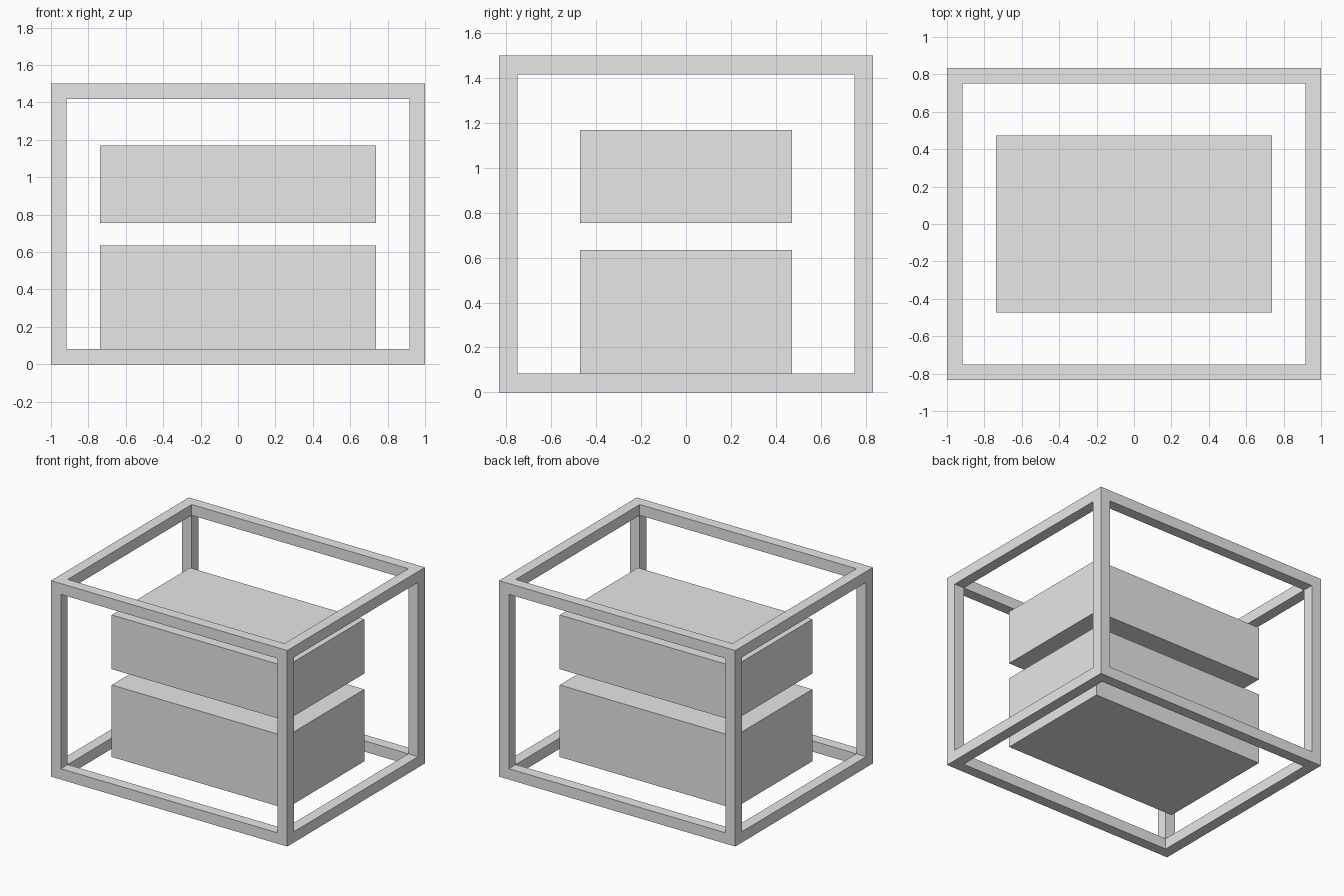
import bpy
import bmesh
from itertools import product
from mathutils import Vector

if "Cube" in bpy.data.objects:
    bpy.data.objects.remove(bpy.data.objects["Cube"], do_unlink=True)

# One plain grey for everything
GREY = (0.8, 0.8, 0.8, 1.0)
grey = bpy.data.materials.new("plain_grey")
grey.use_nodes = True
grey.diffuse_color = GREY
grey.node_tree.nodes["Principled BSDF"].inputs["Base Color"].default_value = GREY

HALF_X, HALF_Y, HEIGHT, BAR = 1.0, 0.833, 1.5, 0.083


def finish(name, bm):
    bmesh.ops.remove_doubles(bm, verts=bm.verts, dist=0.0001)
    bmesh.ops.recalc_face_normals(bm, faces=bm.faces)
    mesh = bpy.data.meshes.new(name)
    bm.to_mesh(mesh)
    bm.free()
    mesh.materials.append(grey)
    obj = bpy.data.objects.new(name, mesh)
    bpy.context.collection.objects.link(obj)
    return obj


def block(name, half_x, half_y, bottom, top):
    bm = bmesh.new()
    bmesh.ops.create_cube(bm, size=1)
    bmesh.ops.scale(bm, vec=(2 * half_x, 2 * half_y, top - bottom), verts=bm.verts)
    bmesh.ops.translate(bm, vec=(0, 0, (bottom + top) / 2), verts=bm.verts)
    return finish(name, bm)


def open_frame(name):
    """Square-bar box frame: the outer skin of the edge cells of a 3 x 3 x 3 grid."""
    cuts = [[lo, lo + BAR, hi - BAR, hi]
            for lo, hi in ((-HALF_X, HALF_X), (-HALF_Y, HALF_Y), (0, HEIGHT))]

    def solid(cell):
        return all(0 <= c <= 2 for c in cell) and sum(c != 1 for c in cell) >= 2

    bm = bmesh.new()
    for cell in filter(solid, product(range(3), repeat=3)):
        for axis, side in product(range(3), (0, 1)):
            neighbour = list(cell)
            neighbour[axis] += 2 * side - 1
            if solid(neighbour):
                continue
            u, v = (axis + 1) % 3, (axis + 2) % 3
            corners = []
            for du, dv in ((0, 0), (1, 0), (1, 1), (0, 1)):
                p = Vector()
                p[axis] = cuts[axis][cell[axis] + side]
                p[u] = cuts[u][cell[u] + du]
                p[v] = cuts[v][cell[v] + dv]
                corners.append(bm.verts.new(p))
            bm.faces.new(corners)
    return finish(name, bm)


# Outer frame, and the two blocks stacked inside it with a gap between
open_frame("outer_frame")
block("lower_block", 0.738, 0.473, BAR, 0.634)
block("upper_block", 0.738, 0.473, 0.755, 1.17)
